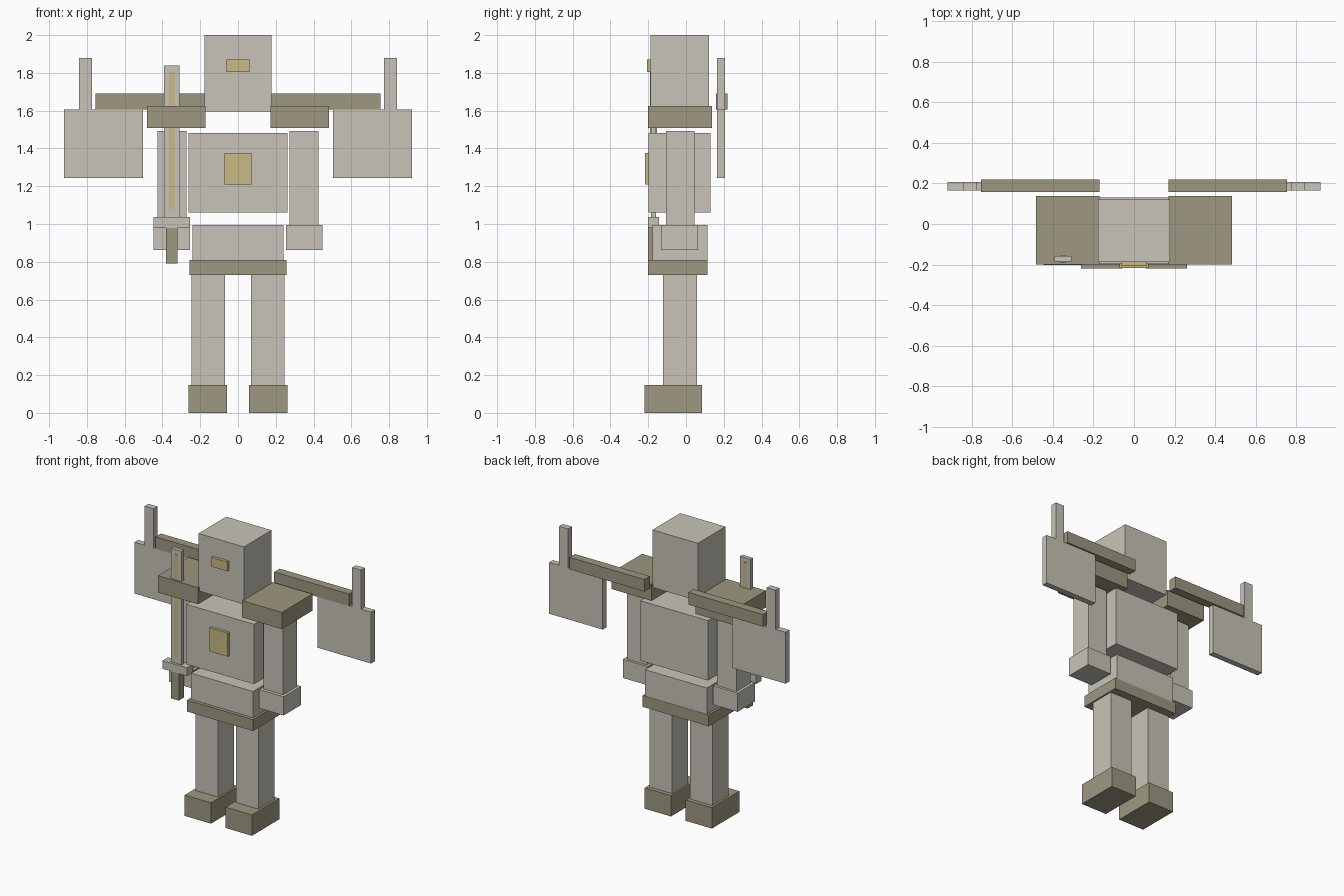
import bpy
from mathutils import Vector

if "Cube" in bpy.data.objects:
    bpy.data.objects.remove(bpy.data.objects["Cube"])


def material(name, rgb):
    """Flat colour from sRGB bytes, stored as linear values."""
    m = bpy.data.materials.new(name)
    lin = [((c / 255 + 0.055) / 1.055) ** 2.4 for c in rgb]
    m.diffuse_color = (*lin, 1.0)
    m.use_nodes = True
    m.node_tree.nodes["Principled BSDF"].inputs["Base Color"].default_value = m.diffuse_color
    return m


GREY = material("pale_stone", (200, 196, 184))
OLIVE = material("dark_olive", (158, 152, 129))
GOLD = material("dull_gold", (202, 186, 135))


def box(name, mat, x, y, z):
    """Box from (min, max) ranges on each axis."""
    bpy.ops.mesh.primitive_cube_add(size=1)
    ob = bpy.context.object
    ob.name = name
    centre = Vector([(r[0] + r[1]) / 2 for r in (x, y, z)])
    size = [r[1] - r[0] for r in (x, y, z)]
    for v in ob.data.vertices:
        v.co = Vector([c * s for c, s in zip(v.co, size)]) + centre
    ob.data.materials.append(mat)
    return ob


def pair(name, mat, x, y, z):
    """Mirrored boxes on both sides of the body."""
    box("left_" + name, mat, x, y, z)
    box("right_" + name, mat, (-x[1], -x[0]), y, z)


# head and body
box("head", GREY, (-0.177, 0.177), (-0.187, 0.121), (1.595, 2.0))
box("face_plate", GOLD, (-0.062, 0.062), (-0.207, -0.18), (1.805, 1.87))
box("torso", GREY, (-0.263, 0.263), (-0.198, 0.131), (1.06, 1.482))
box("chest_plate", GOLD, (-0.072, 0.072), (-0.217, -0.19), (1.21, 1.376))
box("hips", GREY, (-0.241, 0.241), (-0.177, 0.113), (0.75, 0.995))
box("belt", OLIVE, (-0.257, 0.257), (-0.201, 0.115), (0.73, 0.81))

# limbs
pair("shoulder_pad", OLIVE, (0.171, 0.483), (-0.201, 0.138), (1.508, 1.626))
pair("arm", GREY, (0.272, 0.427), (-0.107, 0.046), (0.995, 1.492))
pair("hand", GREY, (0.255, 0.447), (-0.13, 0.064), (0.863, 0.995))
pair("leg", GREY, (0.07, 0.246), (-0.123, 0.057), (0.145, 0.73))
pair("foot", OLIVE, (0.057, 0.262), (-0.219, 0.086), (0.0, 0.147))

# wings: beam, hanging panel and upright post
pair("wing_beam", OLIVE, (0.171, 0.754), (0.159, 0.219), (1.605, 1.69))
pair("wing_panel", GREY, (0.504, 0.921), (0.165, 0.207), (1.243, 1.605))
pair("wing_post", GREY, (0.774, 0.843), (0.165, 0.207), (1.605, 1.88))

# sword held upright in front of one hand
box("sword_blade", GREY, (-0.393, -0.309), (-0.186, -0.158), (1.037, 1.838))
box("sword_inlay", GOLD, (-0.366, -0.336), (-0.19, -0.154), (1.08, 1.806))
box("sword_guard", GREY, (-0.447, -0.255), (-0.202, -0.142), (0.98, 1.038))
box("sword_grip", OLIVE, (-0.381, -0.32), (-0.202, -0.142), (0.79, 0.98))
